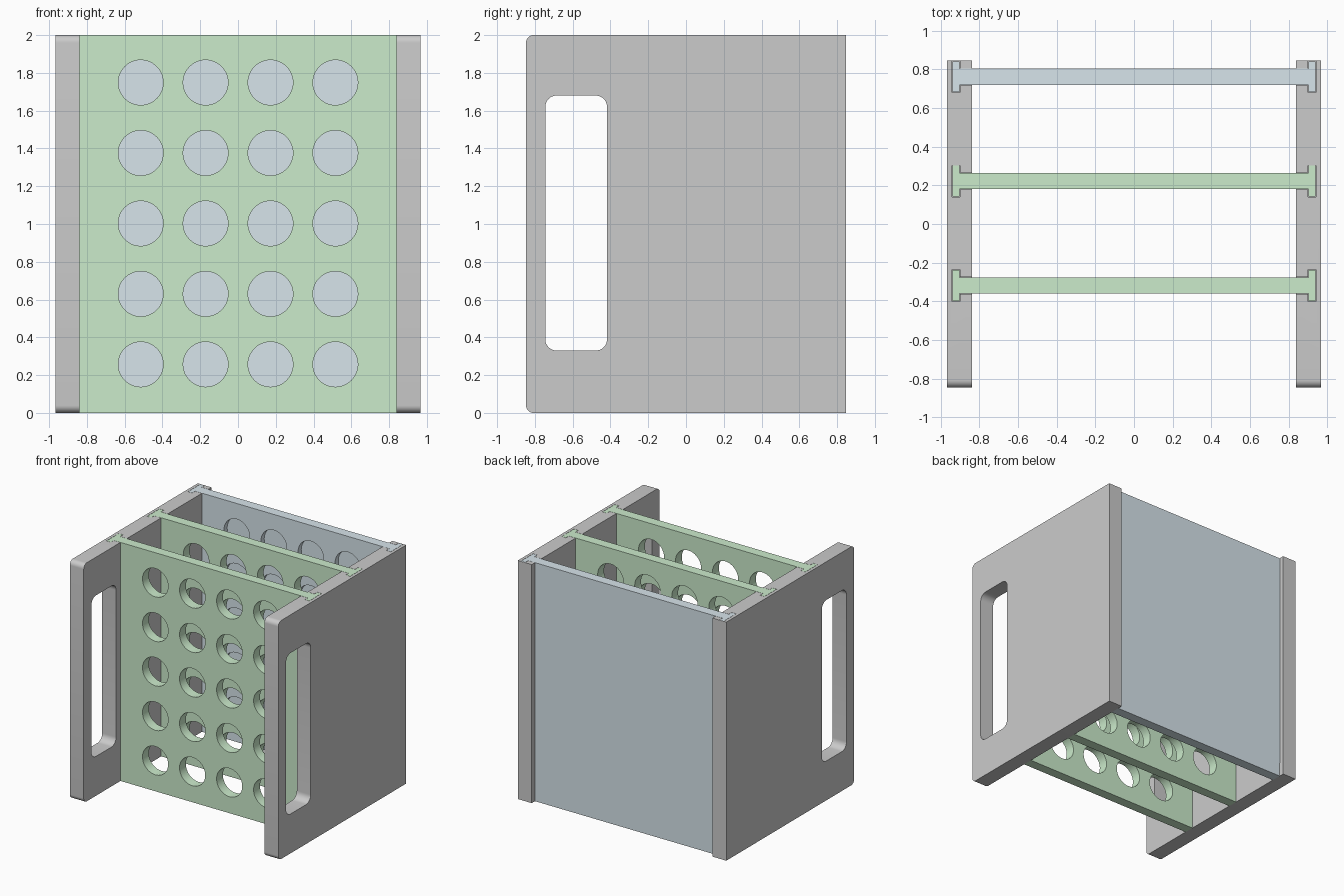
import bpy, bmesh, math
from mathutils import Vector

if "Cube" in bpy.data.objects:
    bpy.data.objects.remove(bpy.data.objects["Cube"])

H = 2.0                       # overall height
HY = 0.847                    # half depth of the side walls
X_IN, X_OUT = 0.838, 0.967    # side wall inner / outer faces
STOP = 0.12                   # slots stop above the bottom
PLATES = [("front_plate", -0.318), ("middle_plate", 0.222), ("back_plate", 0.762)]


def prism(name, profile, direction, place):
    """Extrude a closed 2D profile; place maps (a, b) to a 3D point."""
    bm = bmesh.new()
    face = bm.faces.new([bm.verts.new(place(a, b)) for a, b in profile])
    ext = bmesh.ops.extrude_face_region(bm, geom=[face])
    moved = [v for v in ext["geom"] if isinstance(v, bmesh.types.BMVert)]
    bmesh.ops.translate(bm, verts=moved, vec=Vector(direction))
    bmesh.ops.recalc_face_normals(bm, faces=bm.faces[:])
    mesh = bpy.data.meshes.new(name)
    bm.to_mesh(mesh)
    bm.free()
    obj = bpy.data.objects.new(name, mesh)
    bpy.context.collection.objects.link(obj)
    return obj


def rounded(a0, a1, b0, b1, radii, n=8):
    """Rounded rectangle, radii in order: low-low, high-low, high-high, low-high."""
    pts = []
    corners = [(a0, b0, 1, 1), (a1, b0, -1, 1), (a1, b1, -1, -1), (a0, b1, 1, -1)]
    for i, ((a, b, sa, sb), r) in enumerate(zip(corners, radii)):
        if r == 0:
            pts.append((a, b))
            continue
        for k in range(n + 1):
            t = math.pi + math.pi / 2 * (i + k / n)
            pts.append((a + sa * r + r * math.cos(t), b + sb * r + r * math.sin(t)))
    return pts


def i_profile(y, gap=0.0):
    """Plate cross-section with a T-shaped flange on each end."""
    w, f = 0.042 + gap, 0.08 + gap
    xf, xe = 0.902 - gap, 0.940 + gap
    quarter = [(xe, f), (xf, f), (xf, w)]
    upper = quarter + [(-a, b) for a, b in reversed(quarter)]
    return [(a, y + b) for a, b in upper] + [(a, y - b) for a, b in reversed(upper)]


def cut(obj, cutters):
    for c in cutters:
        c.hide_render = True
        mod = obj.modifiers.new("cut", "BOOLEAN")
        mod.operation, mod.solver, mod.object = "DIFFERENCE", "EXACT", c
    bpy.context.view_layer.update()
    deps = bpy.context.evaluated_depsgraph_get()
    mesh = bpy.data.meshes.new_from_object(obj.evaluated_get(deps))
    obj.modifiers.clear()
    obj.data = mesh
    for c in cutters:
        bpy.data.objects.remove(c, do_unlink=True)


def finish(obj, mat=None):
    obj.data.name = obj.name
    obj.data.materials.clear()
    if mat:
        obj.data.materials.append(mat)
    bpy.ops.object.select_all(action="DESELECT")
    obj.select_set(True)
    bpy.context.view_layer.objects.active = obj
    bpy.ops.object.shade_smooth_by_angle(angle=math.radians(30))


def material(name, color):
    m = bpy.data.materials.new(name)
    m.diffuse_color = color
    m.use_nodes = True
    m.node_tree.nodes["Principled BSDF"].inputs["Base Color"].default_value = m.diffuse_color
    return m


green = material("pale_green", (0.60, 0.83, 0.60, 1))
blue = material("pale_blue", (0.68, 0.78, 0.83, 1))

# Side walls with a handle opening and T-slots
for name, s in (("left_side", -1), ("right_side", 1)):
    wall = prism(name, rounded(-HY, HY, 0, H, (0.04, 0, 0, 0.04)),
                 (s * (X_OUT - X_IN), 0, 0), lambda a, b: (s * X_IN, a, b))
    handle = prism("handle_cutter", rounded(-0.745, -0.418, 0.33, 1.68, (0.06,) * 4),
                   (s * 0.3, 0, 0), lambda a, b: (s * 0.75, a, b))
    slots = [prism("slot_cutter", i_profile(y, 0.002), (0, 0, H),
                   lambda a, b: (a, b, STOP)) for _, y in PLATES]
    cut(wall, [handle] + slots)
    finish(wall)

# Sliding plates: two with through holes, the back one with blind pockets
CIRCLE = [(0.119 * math.cos(math.tau * k / 48), 0.119 * math.sin(math.tau * k / 48))
          for k in range(48)]
for name, y in PLATES:
    plate = prism(name, i_profile(y), (0, 0, H), lambda a, b: (a, b, 0))
    depth = 0.042 if name == "back_plate" else 0.2
    cutters = []
    for i in range(4):
        for j in range(5):
            cx, cz = -0.515 + 0.3435 * i, 0.257 + 0.373 * j
            cutters.append(prism("hole_cutter", CIRCLE, (0, 0.05 + depth, 0),
                                 lambda a, b: (cx + a, y - 0.092, cz + b)))
    # Notches at the foot where the slots end
    for s in (-1, 1):
        cutters.append(prism("foot_cutter", rounded(0.838, 1.1, -0.1, STOP, (0,) * 4),
                             (0, 0.4, 0), lambda a, b: (s * a, y - 0.2, b)))
    cut(plate, cutters)
    finish(plate, blue if name == "back_plate" else green)
